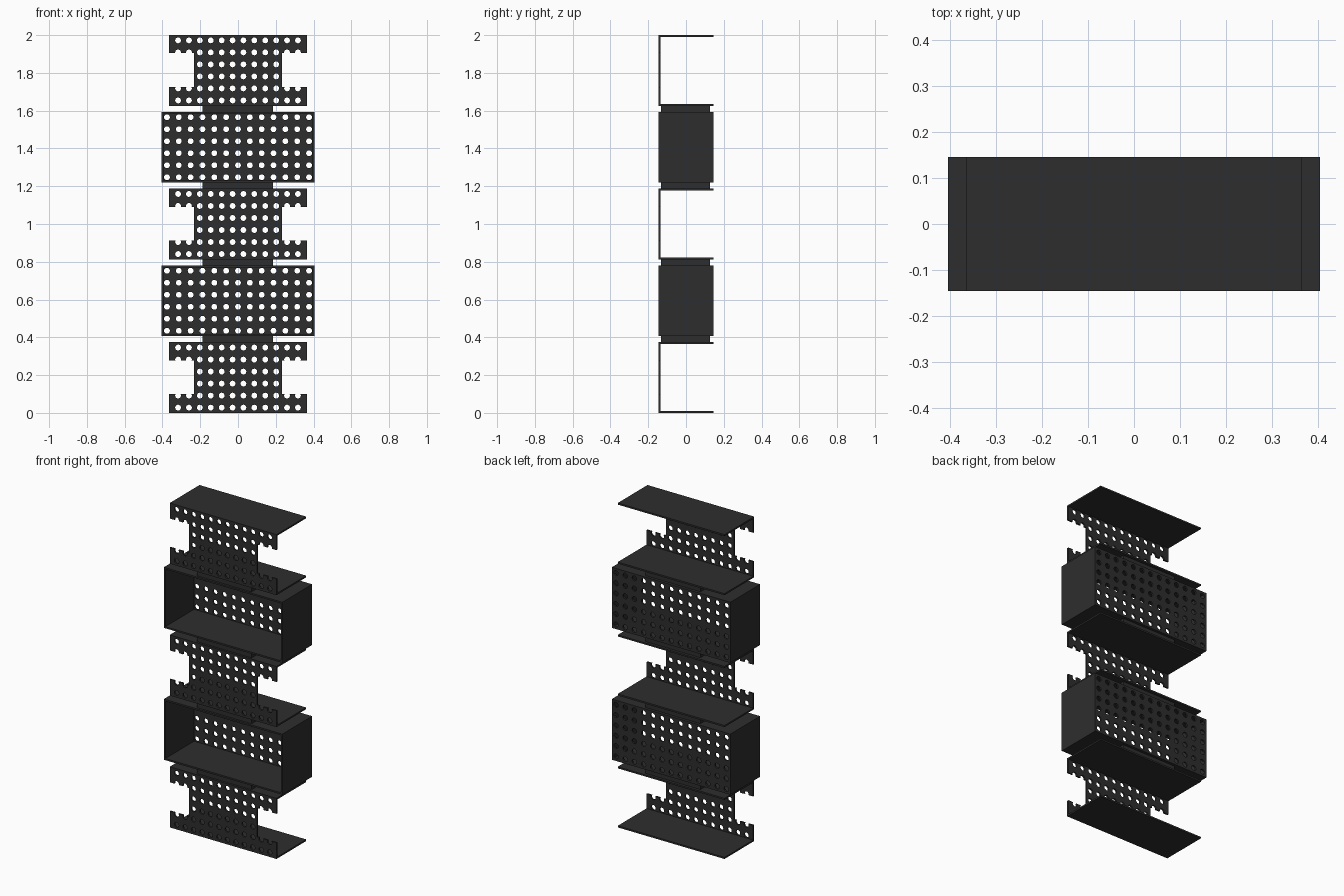
import bpy, bmesh, math
from mathutils import Matrix, Vector

if "Cube" in bpy.data.objects:
    bpy.data.objects.remove(bpy.data.objects["Cube"])

H = 0.374            # height of one shelf unit
STEP = 0.4065        # unit height plus spacer gap
D = 0.145            # half depth
T = 0.010            # sheet thickness
CW, BW = 0.364, 0.404  # half widths: open bracket unit, box unit

black = bpy.data.materials.new("black_metal")
black.diffuse_color = (0.027, 0.027, 0.027, 1)
black.use_nodes = True
black.node_tree.nodes["Principled BSDF"].inputs["Base Color"].default_value = black.diffuse_color


def to_object(name, bm, mat=black):
    bmesh.ops.recalc_face_normals(bm, faces=bm.faces)
    me = bpy.data.meshes.new(name)
    bm.to_mesh(me)
    bm.free()
    me.materials.append(mat)
    ob = bpy.data.objects.new(name, me)
    bpy.context.collection.objects.link(ob)
    return ob


def add_prism(bm, pts, direction):
    """Extrude a closed outline along a vector."""
    face = bm.faces.new([bm.verts.new(p) for p in pts])
    ext = bmesh.ops.extrude_face_region(bm, geom=[face])["geom"]
    bmesh.ops.translate(bm, vec=direction,
                        verts=[v for v in ext if isinstance(v, bmesh.types.BMVert)])


def add_box(bm, x0, x1, y0, y1, z0, z1):
    add_prism(bm, [(x0, y0, z0), (x1, y0, z0), (x1, y1, z0), (x0, y1, z0)],
              Vector((0, 0, z1 - z0)))


def perforated(name, outline, y, cols, dx):
    """Sheet at depth y with a grid of round holes; returns its mesh."""
    bm = bmesh.new()
    add_prism(bm, [(x, y, z) for x, z in outline], Vector((0, T, 0)))
    plate = to_object(name, bm)
    bm = bmesh.new()
    for i in range(cols):
        for j in range(6):
            x = (i - (cols - 1) / 2) * dx
            z = H / 2 + (j - 2.5) * 0.0636
            m = Matrix.Translation((x, y + T / 2, z)) @ Matrix.Rotation(math.pi / 2, 4, 'X')
            bmesh.ops.create_cone(bm, cap_ends=True, segments=16, radius1=0.0155,
                                  radius2=0.0155, depth=T * 4, matrix=m)
    cutter = to_object(name + "_cutter", bm)
    cutter.hide_render = True
    mod = plate.modifiers.new("holes", 'BOOLEAN')
    mod.operation, mod.solver, mod.object = 'DIFFERENCE', 'EXACT', cutter
    dg = bpy.context.evaluated_depsgraph_get()
    mesh = bpy.data.meshes.new_from_object(plate.evaluated_get(dg))
    bpy.data.objects.remove(plate)
    bpy.data.objects.remove(cutter)
    return mesh


def place(name, mesh, z):
    ob = bpy.data.objects.new(name, mesh)
    ob.location.z = z
    bpy.context.collection.objects.link(ob)


# Perforated sheets: I-shaped front for brackets, plain back for boxes
NX, N0, N1 = 0.232, 0.100, 0.278
right = [(CW, T), (CW, N0), (NX, N0), (NX, N1), (CW, N1), (CW, H - T)]
i_shape = right + [(-x, z) for x, z in reversed(right)]
bracket_mesh = perforated("bracket_front", i_shape, -D, 12, 0.0577)
W = BW - T
back_mesh = perforated("box_back", [(-W, T), (W, T), (W, H - T), (-W, H - T)],
                       D - T, 13, 0.0627)

for k in range(5):
    z = k * STEP
    bm = bmesh.new()
    if k % 2 == 0:
        # Open bracket unit: two shelves joined by the front sheet
        for s in (z, z + H - T):
            add_box(bm, -CW, CW, -D, D, s, s + T)
        to_object("bracket_shelves", bm)
        place("bracket_front", bracket_mesh, z)
    else:
        # Box unit: four walls, open front, perforated back
        for s in (z, z + H - T):
            add_box(bm, -BW, BW, -D, D, s, s + T)
        for s in (-BW, BW - T):
            add_box(bm, s, s + T, -D, D, z + T, z + H - T)
        to_object("box_walls", bm)
        place("box_back", back_mesh, z)
    # Spacer block up to the next unit
    if k < 4:
        bm = bmesh.new()
        add_box(bm, -0.188, 0.185, -0.132, 0.128, z + H, z + STEP)
        to_object("spacer", bm)
